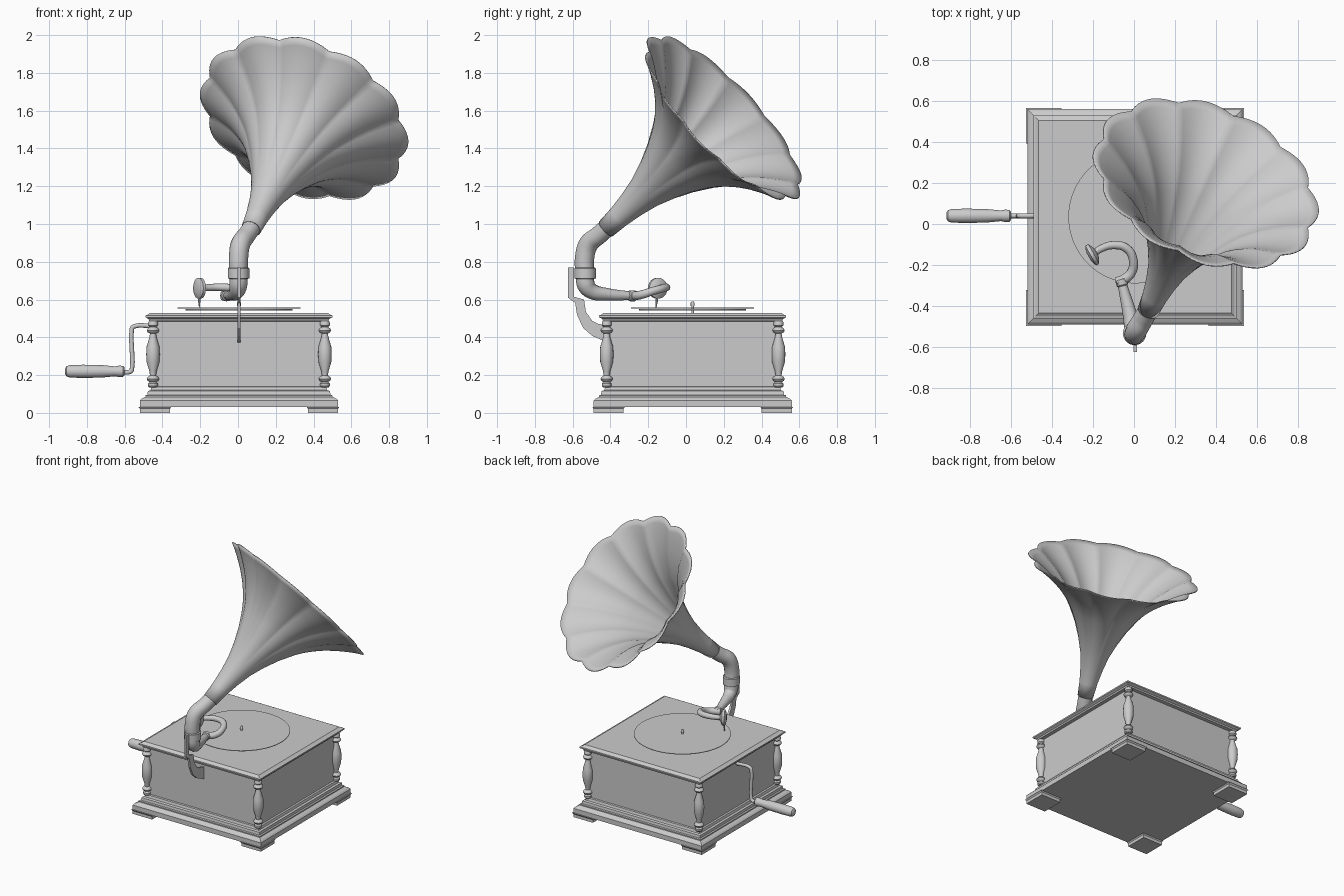
import bpy, bmesh, math
from mathutils import Vector

if "Cube" in bpy.data.objects:
    bpy.data.objects.remove(bpy.data.objects["Cube"])

CX, CY = 0.005, 0.035          # cabinet centre
grey = bpy.data.materials.new("grey")
grey.diffuse_color = (0.6, 0.6, 0.6, 1)
grey.use_nodes = True
grey.node_tree.nodes["Principled BSDF"].inputs["Base Color"].default_value = grey.diffuse_color


def finish(ob, smooth=True):
    ob.data.materials.clear()
    ob.data.materials.append(grey)
    bpy.ops.object.select_all(action='DESELECT')
    ob.select_set(True)
    bpy.context.view_layer.objects.active = ob
    if smooth:
        bpy.ops.object.shade_smooth_by_angle(angle=math.radians(35))
    return ob


def loft(name, rings, smooth=True, caps=True):
    """Skin a list of equal-length point loops."""
    bm = bmesh.new()
    loops = [[bm.verts.new(p) for p in r] for r in rings]
    n = len(rings[0])
    for a, b in zip(loops, loops[1:]):
        for i in range(n):
            j = (i + 1) % n
            bm.faces.new((a[i], a[j], b[j], b[i]))
    if caps:
        bm.faces.new(loops[0][::-1])
        bm.faces.new(loops[-1])
        bmesh.ops.recalc_face_normals(bm, faces=bm.faces)
    me = bpy.data.meshes.new(name)
    bm.to_mesh(me)
    bm.free()
    ob = bpy.data.objects.new(name, me)
    bpy.context.collection.objects.link(ob)
    return finish(ob, smooth)


def square_stack(name, profile, cx=CX, cy=CY):
    """Square mouldings from (half width, height) pairs."""
    return loft(name, [[(cx + sx * h, cy + sy * h, z) for sx, sy in
                        ((-1, -1), (1, -1), (1, 1), (-1, 1))] for h, z in profile], False)


def turned(name, origin, axis, profile, n=24):
    """Lathe (distance, radius) pairs about an axis."""
    o, d = Vector(origin), Vector(axis).normalized()
    q = Vector((0, 0, 1)).rotation_difference(d)
    return loft(name, [[o + d * t + q @ Vector((r * math.cos(a), r * math.sin(a), 0))
                        for a in (math.tau * i / n for i in range(n))] for t, r in profile])


def tube(name, pts, res=8):
    """Smooth pipe through (x, y, z, radius) points."""
    cu = bpy.data.curves.new(name, 'CURVE')
    cu.dimensions = '3D'
    cu.bevel_depth, cu.bevel_resolution = 1.0, 4
    cu.resolution_u, cu.use_fill_caps = res, True
    sp = cu.splines.new('BEZIER')
    sp.bezier_points.add(len(pts) - 1)
    for b, p in zip(sp.bezier_points, pts):
        b.co, b.radius = p[:3], p[3]
        b.handle_left_type = b.handle_right_type = 'AUTO'
    ob = bpy.data.objects.new(name, cu)
    bpy.context.collection.objects.link(ob)
    bpy.ops.object.select_all(action='DESELECT')
    ob.select_set(True)
    bpy.context.view_layer.objects.active = ob
    bpy.ops.object.convert(target='MESH')
    return finish(bpy.context.view_layer.objects.active)


# Cabinet: plinth, body, lid
square_stack("plinth", [(.525, .03), (.525, .065), (.515, .075), (.495, .085), (.495, .093),
                        (.485, .096), (.482, .115), (.468, .12), (.463, .138), (.45, .14)])
square_stack("cabinet_body", [(.45, .135), (.45, .495)])
square_stack("lid", [(.45, .485), (.475, .487), (.478, .497), (.495, .506),
                     (.495, .516), (.485, .519), (.47, .53)])

# Corner feet and turned columns
column = [(.135, .02), (.142, .026), (.155, .026), (.163, .017), (.17, .028), (.18, .033),
          (.19, .028), (.198, .016), (.22, .019), (.27, .034), (.31, .036), (.35, .034),
          (.40, .019), (.42, .016), (.427, .028), (.437, .033), (.447, .028), (.455, .017),
          (.463, .026), (.478, .026), (.488, .02)]
for sx in (-1, 1):
    for sy in (-1, 1):
        square_stack("foot", [(.08, 0), (.08, .022), (.087, .032)],
                     CX + sx * .445, CY + sy * .445)
        turned("corner_column", (CX + sx * .455, CY + sy * .455, 0), (0, 0, 1), column, 16)

# Platter, record, spindle
turned("platter", (CX, CY, 0), (0, 0, 1), [(.543, .283), (.551, .283)], 64)
turned("record", (CX, CY, 0), (0, 0, 1), [(.553, .325), (.557, .325)], 64)
turned("spindle", (CX, CY, 0), (0, 0, 1), [(.525, .007), (.565, .007), (.567, .01),
                                           (.583, .01), (.59, .005)], 12)

# Crank: bent rod and grip
bend = .012
tube("crank_rod", [(-.44, .04, .458, .012), (-.55, .04, .458, .012), (-.562, .04, .446, .012),
                   (-.562, .04, .228, .012), (-.574, .04, .217, .012), (-.62, .04, .217, .012)], 4)
turned("crank_grip", (-.6, .04, .22), (-1, 0, 0),
       [(0, .02), (.008, .029), (.03, .03), (.05, .026), (.12, .033), (.22, .035),
        (.29, .033), (.308, .027), (.315, .015)])

# Flat bracket on the front
outline = [(-.625, .77), (-.625, .61), (-.587, .583), (-.577, .52), (-.545, .45), (-.497, .408),
           (-.41, .37), (-.41, .46), (-.465, .472), (-.497, .488), (-.53, .535), (-.54, .60),
           (-.593, .615), (-.593, .77)]
loft("bracket", [[(x, y, z) for y, z in outline] for x in (-.002, .014)], False)

# Horn support: collar and elbow
seam = Vector((.07, -.423, .975))
axis = Vector((.312, .691, .652)).normalized()
turned("collar", (.003, -.534, 0), (0, 0, 1), [(.71, .05), (.712, .057), (.765, .057), (.77, .05)], 32)
e = seam + axis * .02
tube("elbow", [(.003, -.534, .72, .05), (.003, -.537, .82, .051), (.014, -.515, .895, .052),
               (.045, -.463, .94, .05), (*e, .049)])

# Horn: twelve petals that fade in towards the rim
u = Vector((1, 0, 0))
u = (u - axis * axis.x).normalized()
v = axis.cross(u)
horn = [(0, .05), (.1, .058), (.2, .073), (.3, .095), (.4, .13), (.5, .175), (.6, .232),
        (.65, .267), (.7, .31), (.75, .36), (.8, .42), (.85, .492), (.88, .54), (.9, .58)]
N, rings = 144, []
for t, r in horn:
    depth = .065 * min(1, max(0, (t - .3) / .5))
    ring = []
    for i in range(N):
        a = math.tau * i / N
        rr = r * (1 - depth * (1 - abs(math.sin(6 * (a - math.radians(15))))))
        ring.append(seam + axis * t + u * rr * math.cos(a) + v * rr * math.sin(a))
    rings.append(ring)
ob = loft("horn", rings, caps=False)
mod = ob.modifiers.new("thickness", 'SOLIDIFY')
mod.thickness, mod.offset = .006, 0

# Tone arm, joint and gooseneck
tube("tone_arm", [(.003, -.534, .74, .05), (.002, -.53, .68, .049), (-.006, -.50, .645, .042),
                  (-.025, -.42, .628, .033), (-.06, -.285, .62, .022)])
turned("arm_joint", (-.055, -.305, .62), (-.25, 1, 0),
       [(0, .022), (.008, .029), (.035, .029), (.043, .02)])
tube("gooseneck", [(-.085, -.285, .62, .024), (-.045, -.268, .62, .024), (-.012, -.235, .626, .023),
                   (-.004, -.175, .645, .022), (-.035, -.12, .66, .021), (-.095, -.103, .665, .02),
                   (-.16, -.12, .663, .018), (-.2, -.148, .66, .016)])

# Sound box and needle
turned("sound_box", (-.2, -.148, .66), (-.87, -.49, 0),
       [(-.02, .02), (-.012, .04), (-.004, .055), (.012, .055), (.018, .045), (.024, .02)], 32)
turned("needle", (-.205, -.152, .62), (0, -.1, -1), [(0, .007), (.03, .006), (.062, .002)], 8)
